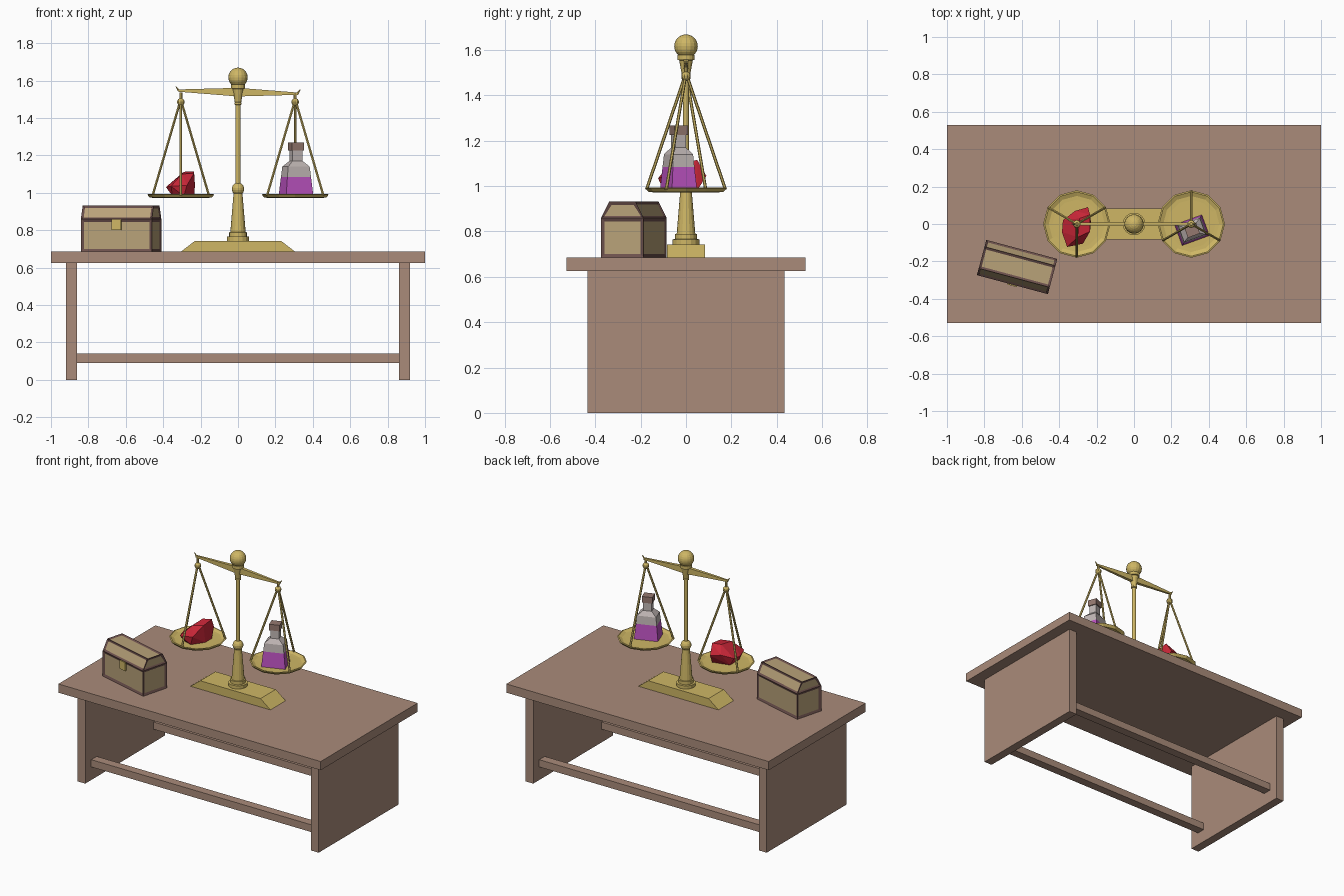
import bpy, bmesh, math
from mathutils import Vector, Matrix

if "Cube" in bpy.data.objects:
    bpy.data.objects.remove(bpy.data.objects["Cube"])


def material(name, rgb):
    m = bpy.data.materials.new(name)
    m.diffuse_color = (*rgb, 1)
    m.use_nodes = True
    m.node_tree.nodes["Principled BSDF"].inputs["Base Color"].default_value = m.diffuse_color
    return m


WOOD = material("table wood", (.40, .26, .195))
GOLD = material("brass", (.62, .47, .13))
RED = material("ruby red", (.60, .02, .04))
PURPLE = material("purple liquid", (.50, .085, .53))
GLASS = material("grey glass", (.53, .47, .46))
CORK = material("stopper brown", (.30, .19, .16))
DARK = material("dark chest wood", (.15, .08, .072))
TAN = material("tan panel", (.48, .36, .19))


def finish(name, bm, *mats, matrix=None, smooth=False):
    bmesh.ops.recalc_face_normals(bm, faces=bm.faces)
    me = bpy.data.meshes.new(name)
    if matrix:
        bm.transform(matrix)
    bm.to_mesh(me)
    bm.free()
    for m in mats:
        me.materials.append(m)
    ob = bpy.data.objects.new(name, me)
    bpy.context.collection.objects.link(ob)
    return ob


def loft(bm, rings):
    """Join closed rings of points, capping both ends."""
    vs = [[bm.verts.new(p) for p in r] for r in rings]
    n = len(vs[0])
    for a, b in zip(vs, vs[1:]):
        for i in range(n):
            bm.faces.new((a[i], a[(i + 1) % n], b[(i + 1) % n], b[i]))
    bm.faces.new(vs[0])
    bm.faces.new(vs[-1])
    return bm


def rect(w, d, z):
    return [(sx * w / 2, sy * d / 2, z) for sx, sy in ((-1, -1), (1, -1), (1, 1), (-1, 1))]


def box(name, x0, x1, y0, y1, z0, z1, mat, matrix=None):
    bm = loft(bmesh.new(), [rect(x1 - x0, y1 - y0, z) for z in (z0, z1)])
    bm.transform(Matrix.Translation(((x0 + x1) / 2, (y0 + y1) / 2, 0)))
    return finish(name, bm, mat, matrix=matrix)


def lathe(name, profile, n, mat, loc=(0, 0)):
    rings = [[(loc[0] + r * math.cos(math.tau * i / n), loc[1] + r * math.sin(math.tau * i / n), z)
              for i in range(n)] for r, z in profile]
    return finish(name, loft(bmesh.new(), rings), mat)


def rod(name, a, b, r1, r2, mat, n=6):
    a, b = Vector(a), Vector(b)
    d = b - a
    bm = bmesh.new()
    bmesh.ops.create_cone(bm, cap_ends=True, segments=n, radius1=r1, radius2=r2, depth=d.length)
    m = Matrix.Translation((a + b) / 2) @ d.to_track_quat('Z', 'Y').to_matrix().to_4x4()
    return finish(name, bm, mat, matrix=m)


def ball(name, loc, r, mat, u=14, v=9):
    bm = bmesh.new()
    bmesh.ops.create_uvsphere(bm, u_segments=u, v_segments=v, radius=r)
    return finish(name, bm, mat, matrix=Matrix.Translation(loc))


# Table: top, two panel legs, two stretchers
box("table_top", -1, 1, -.528, .528, .625, .685, WOOD)
for s, side in ((-1, "left"), (1, "right")):
    box(f"{side}_leg", s * .89 - .03, s * .89 + .03, -.435, .435, 0, .625, WOOD)
for s, side in ((-1, "front"), (1, "back")):
    box(f"{side}_stretcher", -.86, .86, s * .34 - .03, s * .34 + .03, .09, .14, WOOD)

# Scale base and turned column
finish("scale_base", loft(bmesh.new(), [rect(.61, .166, .685), rect(.46, .166, .743)]), GOLD)
lathe("scale_column", [(.06, .743), (.06, .765), (.048, .767), (.048, .788), (.041, .79),
                       (.024, .995), (.0135, 1.0), (.0135, 1.47), (.02, 1.472), (.02, 1.482),
                       (.017, 1.484), (.03, 1.555), (.038, 1.557), (.038, 1.578), (.02, 1.58)], 16, GOLD)
ball("column_bead", (0, 0, 1.02), .034, GOLD)
ball("top_ball", (0, 0, 1.617), .052, GOLD, 16, 12)

# Slightly tilted tapering beam with curled ends
tilt = Matrix.Translation((0, 0, 1.538)) @ Matrix.Rotation(math.radians(1.5), 4, 'Y')
sections = [(-.32, .006, .006), (0, .012, .023), (.32, .006, .006)]
finish("beam", loft(bmesh.new(), [[(x, -d, -h), (x, d, -h), (x, d, h), (x, -d, h)]
                                  for x, d, h in sections]), GOLD, matrix=tilt)
for s, side in ((-1, "left"), (1, "right")):
    rod(f"{side}_beam_tip", tilt @ Vector((s * .315, 0, -.002)), tilt @ Vector((s * .333, 0, .022)),
        .007, .002, GOLD)

# Hangers, cords and dished pans
for s, side in ((-1, "left"), (1, "right")):
    px = s * .306
    rod(f"{side}_hanger", (px, 0, 1.49), (px, 0, 1.535), .008, .008, GOLD, 8)
    ball(f"{side}_hanger_bead", (px, 0, 1.485), .021, GOLD, 10, 8)
    for k in range(3):
        a = math.radians(-s * 90 * -1 + 120 * k)
        rod(f"{side}_cord_{k + 1}", (px + .008 * math.cos(a), .008 * math.sin(a), 1.475),
            (px + .174 * math.cos(a), .174 * math.sin(a), .985), .007, .007, GOLD)
    lathe(f"{side}_pan", [(.13, .972), (.165, .974), (.18, .991), (.172, .993), (.15, .983), (.13, .982)],
          12, GOLD, (px, 0))

# Faceted gem: convex hull of a few lumps
bm = bmesh.new()
for p in ((-.35, -.08, .982), (-.35, .02, .982), (-.29, -.1, .982), (-.235, .05, .982), (-.235, -.02, .982),
          (-.385, -.043, 1.03), (-.38, .02, 1.035), (-.315, .07, 1.06), (-.246, .09, 1.045),
          (-.23, .01, 1.04), (-.273, -.105, 1.04), (-.358, -.123, 1.035),
          (-.30, -.07, 1.10), (-.235, -.04, 1.105), (-.235, .05, 1.115), (-.29, .03, 1.112)):
    bm.verts.new(p)
bmesh.ops.convex_hull(bm, input=bm.verts)
bmesh.ops.dissolve_limit(bm, angle_limit=math.radians(8), verts=bm.verts, edges=bm.edges)
finish("gem", bm, RED)

# Rectangular potion bottle: liquid, glass, stopper
place = Matrix.Translation((.31, -.033, 0)) @ Matrix.Rotation(math.radians(20), 4, 'Z')
finish("bottle_liquid", loft(bmesh.new(), [rect(.155, .118, .982), rect(.134, .101, 1.085)]),
       PURPLE, matrix=place)
finish("bottle_glass", loft(bmesh.new(), [rect(.134, .101, 1.085), rect(.122, .092, 1.14),
                                          rect(.056, .05, 1.17), rect(.056, .05, 1.228)]),
       GLASS, matrix=place)
finish("bottle_stopper", loft(bmesh.new(), [rect(.068, .062, 1.226), rect(.068, .062, 1.268)]),
       CORK, matrix=place)

# Chest: dark frame with sunken tan panels, plus lock plate
chest = Matrix.Translation((-.625, -.23, 0)) @ Matrix.Rotation(math.radians(-15), 4, 'Z')


def panelled(name, rings, inset, skip_top):
    bm = loft(bmesh.new(), rings)
    bmesh.ops.recalc_face_normals(bm, faces=bm.faces)
    bm.normal_update()
    faces = [f for f in bm.faces if f.normal.z > -.5 and not (skip_top and f.normal.z > .5)]
    bmesh.ops.inset_individual(bm, faces=faces, thickness=inset, depth=-.006)
    for f in faces:
        f.material_index = 1
    finish(name, bm, DARK, TAN, matrix=chest)


panelled("chest_body", [rect(.393, .195, .685), rect(.393, .195, .86)], .022, True)
lid = [(-.0975, .86), (.0975, .86), (.06, .932), (-.06, .932)]
panelled("chest_lid", [[(x, y, z) for y, z in lid] for x in (-.1965, .1965)], .018, False)
box("chest_lock", -.026, .026, -.104, -.09, .80, .858, GOLD, matrix=chest)
